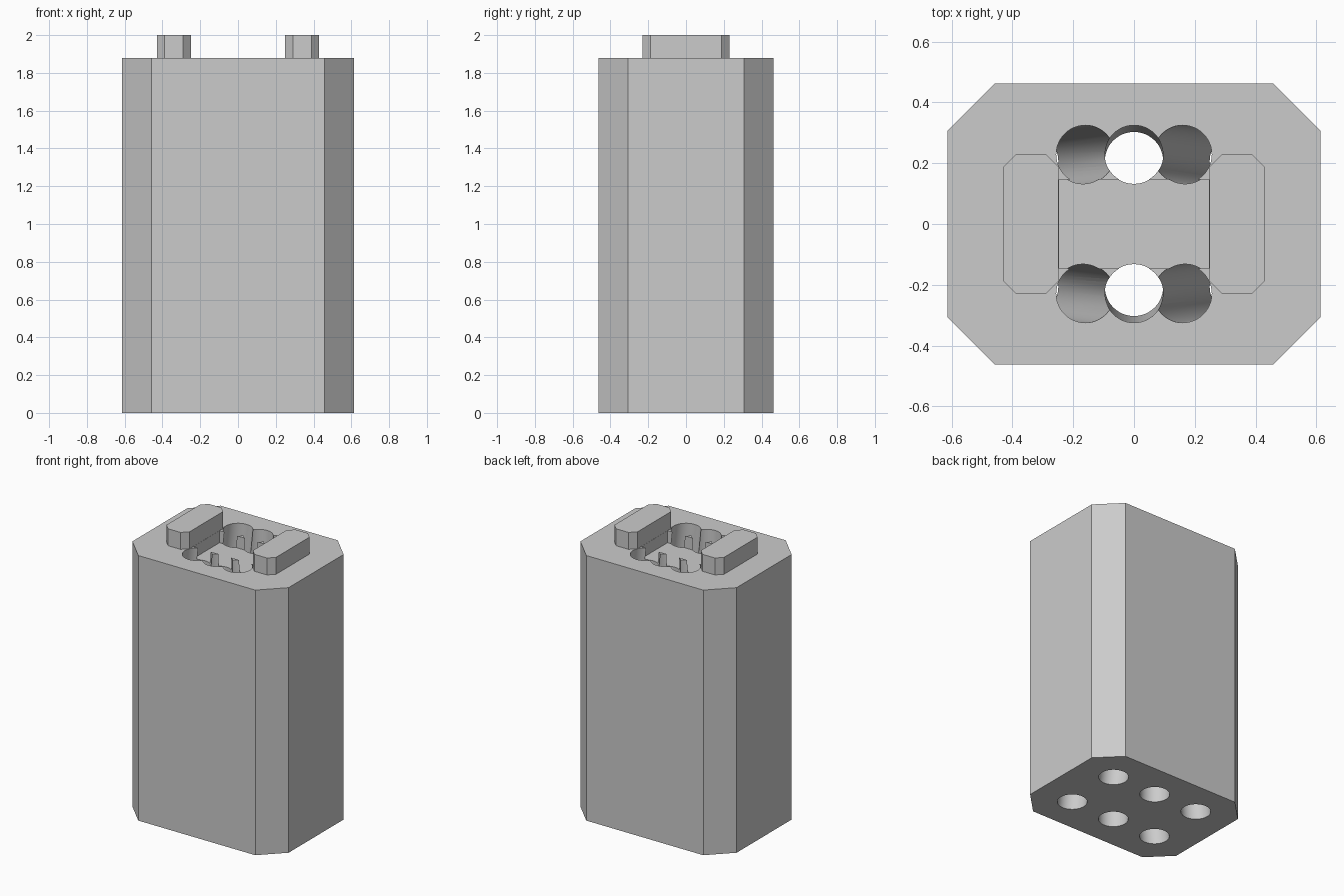
import bpy
import math

cube = bpy.data.objects.get("Cube")
if cube:
    bpy.data.objects.remove(cube, do_unlink=True)

BODY_TOP = 1.88
HOLE_RADIUS = 0.096

grey = bpy.data.materials.new("plain grey")
grey.use_nodes = True
grey.diffuse_color = (0.6, 0.6, 0.6, 1)
grey.node_tree.nodes["Principled BSDF"].inputs["Base Color"].default_value = (0.6, 0.6, 0.6, 1)


def loft(name, bottom, top, z0, z1):
    """Solid between two matching outlines."""
    n = len(bottom)
    verts = [(x, y, z0) for x, y in bottom] + [(x, y, z1) for x, y in top]
    faces = [tuple(reversed(range(n))), tuple(range(n, 2 * n))]
    faces += [(i, (i + 1) % n, n + (i + 1) % n, n + i) for i in range(n)]
    mesh = bpy.data.meshes.new(name)
    mesh.from_pydata(verts, [], faces)
    mesh.materials.append(grey)
    obj = bpy.data.objects.new(name, mesh)
    bpy.context.collection.objects.link(obj)
    return obj


def octagon(cx, hx, hy, c):
    """Rectangle with clipped corners."""
    pts = [(hx, -hy + c), (hx, hy - c), (hx - c, hy), (-hx + c, hy),
           (-hx, hy - c), (-hx, -hy + c), (-hx + c, -hy), (hx - c, -hy)]
    return [(cx + x, y) for x, y in pts]


def circle(cx, cy, r, n=48):
    return [(cx + r * math.cos(2 * math.pi * i / n),
             cy + r * math.sin(2 * math.pi * i / n)) for i in range(n)]


def cut(target, cutter):
    cutter.hide_render = True
    mod = target.modifiers.new("cut", "BOOLEAN")
    mod.operation = "DIFFERENCE"
    mod.solver = "EXACT"
    mod.object = cutter
    bpy.context.view_layer.objects.active = target
    bpy.ops.object.modifier_apply(modifier=mod.name)
    bpy.data.objects.remove(cutter, do_unlink=True)


# Body block with clipped corners
outline = octagon(0, 0.613, 0.462, 0.154)
body = loft("body", outline, outline, 0, BODY_TOP)

# Six slanted holes, spreading toward the bottom
extra = 0.05
for ix in (-1, 0, 1):
    for iy in (-1, 1):
        low, high = (0.345 * ix, 0.207 * iy), (0.16 * ix, 0.229 * iy)
        k = extra / BODY_TOP
        dx, dy = (high[0] - low[0]) * k, (high[1] - low[1]) * k
        cut(body, loft("hole_cutter",
                       circle(low[0] - dx, low[1] - dy, HOLE_RADIUS),
                       circle(high[0] + dx, high[1] + dy, HOLE_RADIUS),
                       -extra, BODY_TOP + extra))

# Shallow pocket between the two rows of holes
pocket = [(0.247, -0.147), (0.247, 0.147), (-0.247, 0.147), (-0.247, -0.147)]
cut(body, loft("pocket_cutter", pocket, pocket, BODY_TOP - 0.085, BODY_TOP + 0.1))

# Raised lugs on either side of the pocket
parts = [body]
for side, name in ((1, "left_lug"), (-1, "right_lug")):
    shape = octagon(0.339 * side, 0.091, 0.23, 0.042)
    parts.append(loft(name, shape, shape, BODY_TOP, 2.0))

# Smooth hole walls, sharp edges elsewhere
bpy.ops.object.select_all(action="DESELECT")
for part in parts:
    part.select_set(True)
bpy.context.view_layer.objects.active = body
bpy.ops.object.shade_smooth_by_angle(angle=math.radians(25))
